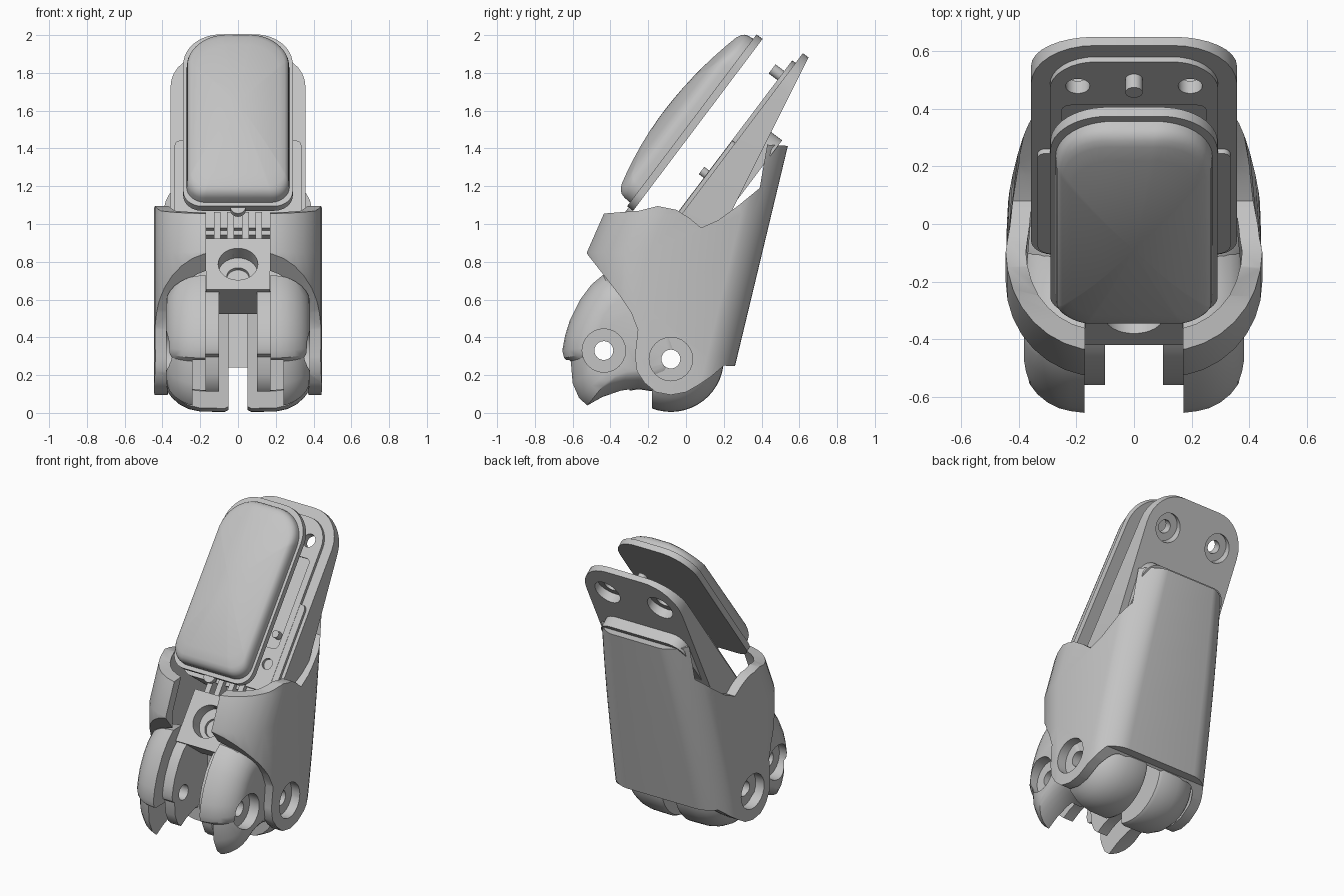
import bpy, bmesh, math
from mathutils import Vector

cube = bpy.data.objects.get("Cube")
if cube:
    bpy.data.objects.remove(cube, do_unlink=True)

grey = bpy.data.materials.new("plain grey")
grey.use_nodes = True
grey.diffuse_color = (0.55, 0.55, 0.55, 1)
grey.node_tree.nodes["Principled BSDF"].inputs["Base Color"].default_value = (0.55, 0.55, 0.55, 1)

SLOPE = math.radians(53)
ALONG = Vector((0, math.cos(SLOPE), math.sin(SLOPE)))
NORMAL = Vector((0, -math.sin(SLOPE), math.cos(SLOPE)))


def loft(name, rings):
    """Bridge matching rings into a closed solid."""
    bm = bmesh.new()
    rows = [[bm.verts.new(p) for p in ring] for ring in rings]
    count = len(rows[0])
    for a, b in zip(rows, rows[1:]):
        for i in range(count):
            j = (i + 1) % count
            bm.faces.new((a[i], a[j], b[j], b[i]))
    bm.faces.new(rows[0])
    bm.faces.new(rows[-1])
    bmesh.ops.recalc_face_normals(bm, faces=bm.faces)
    mesh = bpy.data.meshes.new(name)
    bm.to_mesh(mesh)
    bm.free()
    mesh.materials.append(grey)
    ob = bpy.data.objects.new(name, mesh)
    bpy.context.collection.objects.link(ob)
    return ob


def rounded(hw, v0, v1, r0, r1, steps=8):
    """Rounded rectangle outline with separate low and high corner radii."""
    half = []
    for cv, r, start in ((v0 + r0, r0, -90), (v1 - r1, r1, 0)):
        for i in range(steps + 1):
            a = math.radians(start + 90 * i / steps)
            half.append((hw - r + r * math.cos(a), cv + r * math.sin(a)))
    return half + [(-x, v) for x, v in reversed(half)]


def tilted(origin, outline, n):
    """Place an outline on the sloped plane; n is a height or a function."""
    o = Vector(origin)
    height = n if callable(n) else lambda x, u: n
    return [o + Vector((x, 0, 0)) + ALONG * u + NORMAL * height(x, u) for x, u in outline]


def slab(name, origin, outline, low, high):
    return loft(name, [tilted(origin, outline, low), tilted(origin, outline, high)])


def disc(r, x=0, u=0, steps=24):
    return [(x + r * math.cos(math.tau * i / steps), u + r * math.sin(math.tau * i / steps))
            for i in range(steps)]


def rect(x0, x1, v0, v1):
    return [(x0, v0), (x1, v0), (x1, v1), (x0, v1)]


def across(name, outline, x0, x1):
    """Extrude a side (y, z) outline along x."""
    return loft(name, [[(x, y, z) for y, z in outline] for x in (x0, x1)])


def cut(ob, tool, operation="DIFFERENCE"):
    mod = ob.modifiers.new("cut", "BOOLEAN")
    mod.operation = operation
    mod.solver = "EXACT"
    mod.object = tool
    bpy.context.view_layer.update()
    bpy.context.view_layer.objects.active = ob
    bpy.ops.object.modifier_apply(modifier=mod.name)
    bpy.data.objects.remove(tool, do_unlink=True)


parts = []
REAR_PIVOT, FRONT_PIVOT = (-0.08, 0.285), (-0.435, 0.33)


def bore(ob, pivot, radius, x0, x1):
    cut(ob, across("bore", disc(radius, *pivot), x0, x1))


# Outer shell: hollow sloped socket trimmed to its side outline
def shell_ring(z, t):
    front = -0.53 + 0.44 * max(0, z - 0.85) + t
    back = 0.2 + 0.24 * z - t
    ring = rounded(0.445 - t, front, back, 0.33 - t, 0.16 - t)
    return [(x * (1 - 1.1 * max(0, y + 0.05) ** 2), y, z) for x, y in ring]


levels = [0.05, 0.3, 0.55, 0.85, 1.05, 1.2, 1.35, 1.5]
shell = loft("outer_shell", [shell_ring(z, 0) for z in levels])
cut(shell, loft("hollow", [shell_ring(z, 0.07) for z in [0] + levels[1:-1] + [1.6]]))
trim = [(-0.53, 0.85), (-0.44, 1.055), (-0.25, 1.07), (-0.15, 1.095), (-0.05, 1.075),
        (0.02, 1.03), (0.08, 0.98), (0.17, 1.02), (0.28, 1.1), (0.39, 1.19),
        (0.43, 1.42), (0.6, 1.41), (0.6, 0.235), (0.2, 0.25), (0.13, 0.19), (0.07, 0.15),
        (0, 0.11), (-0.08, 0.095), (-0.16, 0.11), (-0.22, 0.16), (-0.26, 0.22),
        (-0.27, 0.3), (-0.255, 0.44), (-0.29, 0.53), (-0.35, 0.62)]
cut(shell, across("trim", trim, -1, 1), "INTERSECT")
cut(shell, across("front_slot", rect(-0.9, -0.2, 0, 1.5), -0.17, 0.17))
bore(shell, REAR_PIVOT, 0.115, -1, 1)
parts.append(shell)

# Knuckle: rounded barrels, domed cheeks and inner lugs on both sides
cheek = [(-0.44, 0.73), (-0.5, 0.68), (-0.56, 0.6), (-0.615, 0.49), (-0.64, 0.41), (-0.655, 0.33),
         (-0.645, 0.29), (-0.62, 0.27), (-0.61, 0.15), (-0.575, 0.07), (-0.53, 0.03),
         (-0.45, 0.075), (-0.35, 0.11), (-0.25, 0.125), (-0.15, 0.11), (-0.05, 0.15),
         (0.02, 0.3), (-0.05, 0.5), (-0.25, 0.68), (-0.35, 0.73)]


def scaled(outline, s):
    return [(-0.25 + (y + 0.25) * s, 0.38 + (z - 0.38) * s) for y, z in outline]


for side, label in ((1, "left"), (-1, "right")):
    barrel_rings = [(0.05, 0.27), (0.07, 0.28), (0.2, 0.278), (0.26, 0.265), (0.31, 0.24),
                    (0.35, 0.205), (0.375, 0.17)]
    barrel = loft(label + "_barrel", [[(side * x, y, z) for y, z in disc(r, *REAR_PIVOT, 48)]
                                      for x, r in barrel_rings])
    cut(barrel, across("flat", rect(-0.6, -0.18, -0.1, 0.8), -1, 1))
    bore(barrel, REAR_PIVOT, 0.05, -1, 1)

    layers = [(0.172, 1), (0.22, 0.985), (0.26, 0.96), (0.3, 0.91), (0.335, 0.84),
              (0.36, 0.76), (0.375, 0.68), (0.382, 0.6)]
    dome = loft(label + "_cheek", [[(side * x, y, z) for y, z in scaled(cheek, s)]
                                   for x, s in layers])
    cut(dome, across("notch", rect(-0.8, -0.3, -0.1, 0.28), side * 0.1, side * 0.24))
    bore(dome, FRONT_PIVOT, 0.115, side * 0.31, side * 0.6)

    lug = across(label + "_inner_lug", scaled(cheek, 0.76), side * 0.1, side * 0.172)
    for ob in (dome, lug):
        for pivot in (FRONT_PIVOT, REAR_PIVOT):
            bore(ob, pivot, 0.05, -1, 1)
    parts += [barrel, dome, lug]

# Back plate: wide wedge, raised layer and rear support on the slope
BASE = (0, 0, 1.05)
wide = slab("back_plate", BASE, rounded(0.357, -0.15, 1.055, 0.08, 0.22),
            lambda x, u: -0.017 - 0.184 * (1.058 - u), 0.02)
raised = slab("raised_layer", BASE, rounded(0.292, -0.12, 0.99, 0.05, 0.16), 0.0, 0.042)
shoulder = slab("raised_shoulder", BASE, rounded(0.335, -0.12, 0.46, 0.05, 0.03), 0.0, 0.04)
support = slab("rear_support", BASE, rounded(0.31, -0.05, 0.62, 0.05, 0.1), -0.17, -0.09)
for ob in (raised, shoulder):
    cut(ob, slab("recess", BASE, rounded(0.25, 0.15, 0.74, 0.03, 0.03), 0.028, 0.1))
for side in (1, -1):
    for ob in (wide, raised):
        cut(ob, slab("screw_hole", BASE, disc(0.042, side * 0.195, 0.85), -0.3, 0.2))
    cut(wide, slab("screw_recess", BASE, disc(0.09, side * 0.195, 0.85), -0.3, -0.012))
    for ob in (raised, shoulder):
        cut(ob, slab("low_hole", BASE, disc(0.035, side * 0.22, 0.05), 0.01, 0.2))
    parts.append(slab("low_pin", BASE, disc(0.024, side * 0.22, 0.236), 0.01, 0.075))
parts.append(slab("top_pin", BASE, disc(0.03, 0, 0.89), 0.0, 0.1))
parts += [wide, raised, shoulder, support]

# Tongue, ridges and screw block in the front slot
parts.append(slab("tongue", BASE, rect(-0.165, 0.165, -0.5, -0.1), -0.1, -0.01))
for x in (-0.11, -0.04, 0.04, 0.11):
    parts.append(slab("ridge", BASE, rect(x - 0.018, x + 0.018, -0.3, -0.02), -0.02, 0.05))
block = slab("screw_block", BASE, rect(-0.17, 0.17, -0.57, -0.23), -0.12, 0.095)
cut(block, slab("wide_bore", BASE, disc(0.105, 0, -0.4, 32), 0.01, 0.2))
cut(block, slab("narrow_bore", BASE, disc(0.06, 0, -0.42), -0.09, 0.2))
parts.append(block)

# Front pad: flat rim with a cambered dome
PAD = (0, -0.28, 1.07)
parts.append(slab("pad_rim", PAD, rounded(0.29, 0, 1.139, 0.1, 0.2, 12), 0, 0.04))
parts.append(slab("pad_tab", PAD, disc(0.04, 0, 0.0), 0, 0.03))


def camber(x, u):
    return 0.188 - 0.22 * (u - 0.5) ** 2 - 0.045 * (x / 0.27) ** 2


edge = rounded(0.272, 0.025, 1.11, 0.1, 0.2, 12)
steps = [(1, 0), (0.995, 0.5), (0.98, 0.78), (0.95, 0.93), (0.91, 1)]
steps += [(s, 1) for s in (0.8, 0.65, 0.5, 0.35, 0.2, 0.05)]
dome_rings = []
for s, lift in steps:
    ring = [(x * s, 0.5675 + (u - 0.5675) * s) for x, u in edge]
    dome_rings.append(tilted(PAD, ring, lambda x, u, k=lift: 0.035 + (camber(x, u) - 0.035) * k))
parts.append(loft("pad_dome", dome_rings))

# Smooth shading with crisp edges
bpy.ops.object.select_all(action="DESELECT")
for ob in parts:
    ob.select_set(True)
bpy.context.view_layer.objects.active = shell
bpy.ops.object.shade_smooth_by_angle(angle=math.radians(30))
